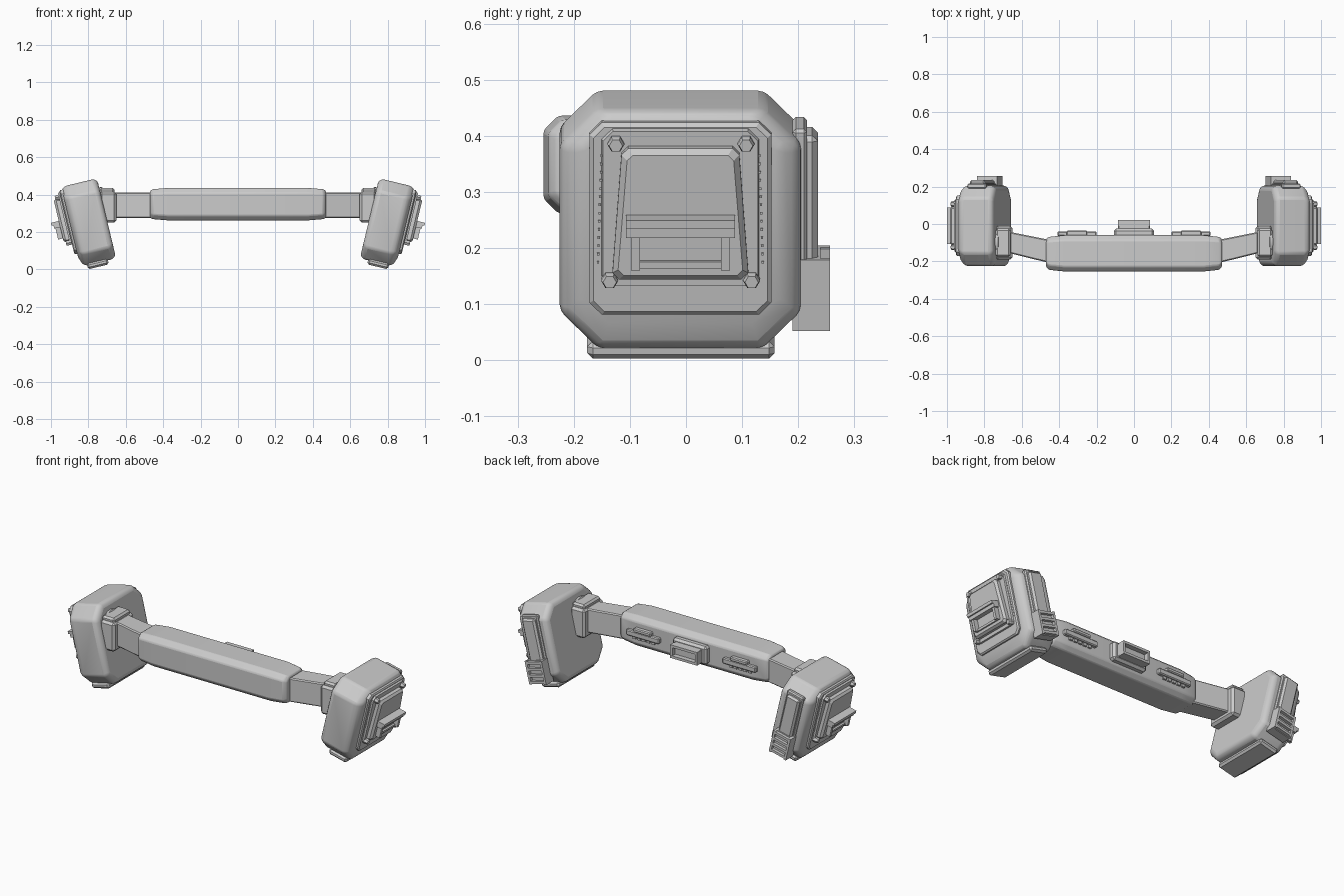
import bpy, bmesh, math
from mathutils import Matrix, Vector

old = bpy.data.objects.get("Cube")
if old:
    bpy.data.objects.remove(old, do_unlink=True)

grey = bpy.data.materials.new("plain_grey")
grey.use_nodes = True
grey.diffuse_color = (0.6, 0.6, 0.6, 1)
grey.node_tree.nodes["Principled BSDF"].inputs["Base Color"].default_value = (0.6, 0.6, 0.6, 1)

WORLD = Matrix.Identity(4)
MIRROR = Matrix.Scale(-1, 4, Vector((1, 0, 0)))


def finish(name, bm, matrix=WORLD, bevel=0, segments=1, smooth=False):
    bm.transform(matrix)
    bmesh.ops.recalc_face_normals(bm, faces=bm.faces)
    mesh = bpy.data.meshes.new(name)
    bm.to_mesh(mesh)
    bm.free()
    mesh.materials.append(grey)
    obj = bpy.data.objects.new(name, mesh)
    bpy.context.collection.objects.link(obj)
    if smooth:
        bpy.ops.object.select_all(action='DESELECT')
        obj.select_set(True)
        bpy.context.view_layer.objects.active = obj
        bpy.ops.object.shade_smooth_by_angle(angle=math.radians(35))
    if bevel:
        mod = obj.modifiers.new("bevel", 'BEVEL')
        mod.width, mod.segments = bevel, segments
        mod.limit_method = 'ANGLE'
        mod.angle_limit = math.radians(25)
    return obj


def add_box(bm, x, y, z):
    """Box from (low, high) ranges."""
    centre = [sum(r) / 2 for r in (x, y, z)]
    size = [r[1] - r[0] for r in (x, y, z)]
    m = Matrix.Translation(centre) @ Matrix.Diagonal((*size, 1))
    bmesh.ops.create_cube(bm, size=1, matrix=m)


def box(name, x, y, z, matrix=WORLD, bevel=0):
    bm = bmesh.new()
    add_box(bm, x, y, z)
    return finish(name, bm, matrix, bevel)


def octagon(x, hy, hz, cut, cy=0, cz=0, taper=0):
    """Chamfered rectangle across x; taper narrows its top."""
    pts = []
    for sy, sz, first in ((1, 1, 0), (-1, 1, 1), (-1, -1, 0), (1, -1, 1)):
        w = hy - taper * sz
        pair = [(w, hz - cut), (w - cut, hz)]
        if first:
            pair.reverse()
        pts += [(x, cy + sy * a, cz + sz * b) for a, b in pair]
    return pts


def loft(name, rings, matrix=WORLD, bevel=0, segments=1, smooth=False):
    bm = bmesh.new()
    loops = [[bm.verts.new(p) for p in ring] for ring in rings]
    n = len(loops[0])
    for a, b in zip(loops, loops[1:]):
        for i in range(n):
            j = (i + 1) % n
            bm.faces.new((a[i], a[j], b[j], b[i]))
    bm.faces.new(loops[0])
    bm.faces.new(loops[-1])
    return finish(name, bm, matrix, bevel, segments, smooth)


def disc(name, x0, x1, r, y, z, n, matrix, r1=None, smooth=False):
    rings = [[(x, y + q * math.cos(i * math.tau / n), z + q * math.sin(i * math.tau / n))
              for i in range(n)] for x, q in ((x0, r), (x1 * 0.7 + x0 * 0.3, r), (x1, r1 or r * 0.8))]
    return loft(name, rings, matrix, smooth=smooth)


# Central bar with tapered ends
loft("centre_bar", [
    octagon(-0.47, 0.075, 0.072, 0.022, -0.155, 0.349),
    octagon(-0.455, 0.088, 0.08, 0.024, -0.157, 0.349),
    octagon(-0.37, 0.097, 0.087, 0.026, -0.157, 0.349),
    octagon(0.37, 0.097, 0.087, 0.026, -0.157, 0.349),
    octagon(0.455, 0.088, 0.08, 0.024, -0.157, 0.349),
    octagon(0.47, 0.075, 0.072, 0.022, -0.155, 0.349)], bevel=0.006, segments=2, smooth=True)

# Rear centre socket
box("rear_socket_base", (-0.108, 0.108), (-0.07, -0.025), (0.295, 0.4), bevel=0.012)
box("rear_socket_block", (-0.085, 0.085), (-0.03, -0.005), (0.31, 0.385), bevel=0.004)
bm = bmesh.new()
for z in ((0.31, 0.324), (0.371, 0.385)):
    add_box(bm, (-0.085, 0.085), (-0.01, 0.022), z)
for x in ((-0.085, -0.072), (0.072, 0.085)):
    add_box(bm, x, (-0.01, 0.021), (0.322, 0.373))
finish("rear_socket_rim", bm)

for side, label in ((1, "left"), (-1, "right")):
    flip = WORLD if side == 1 else MIRROR
    pod = flip @ Matrix.Translation((0.80, -0.01, 0.25)) @ Matrix.Rotation(math.radians(13.5), 4, 'Y')

    # Rear clips on the bar
    box(label + "_clip_strip", (0.2, 0.41), (-0.065, -0.04), (0.33, 0.362), flip, 0.005)
    box(label + "_clip_tab", (0.25, 0.36), (-0.065, -0.035), (0.36, 0.382), flip, 0.005)
    bm = bmesh.new()
    for i in range(5):
        add_box(bm, (0.235 + i * 0.03, 0.255 + i * 0.03), (-0.065, -0.05), (0.315, 0.331))
    finish(label + "_clip_teeth", bm, flip)

    # Connecting arm
    loft(label + "_arm", [octagon(0.45, 0.062, 0.068, 0.006, -0.147, 0.343),
                          octagon(0.67, 0.057, 0.068, 0.006, -0.098, 0.343)], flip)

    # Bracket holding the pod
    box(label + "_bracket", (0.65, 0.74), (-0.19, -0.01), (0.25, 0.415), flip, 0.012)
    box(label + "_bracket_cap", (0.66, 0.74), (-0.175, -0.025), (0.4, 0.435), flip, 0.01)
    disc(label + "_pivot", -0.09, -0.125, 0.085, -0.085, 0.085, 24, pod, 0.055, True)

    # Pod body
    loft(label + "_pod_body", [
        octagon(-0.1, 0.197, 0.203, 0.06),
        octagon(-0.082, 0.215, 0.22, 0.066),
        octagon(0.06, 0.215, 0.22, 0.066),
        octagon(0.08, 0.205, 0.215, 0.064, 0, 0.003),
        octagon(0.097, 0.178, 0.186, 0.05, 0, 0.02)], pod, 0.012, 2, True)
    box(label + "_foot", (-0.055, 0.06), (-0.166, 0.168), (-0.242, -0.21), pod, 0.01)

    # Layered outer panels
    loft(label + "_outer_panel", [octagon(0.085, 0.162, 0.176, 0.022, 0, 0.028),
                                  octagon(0.106, 0.162, 0.176, 0.022, 0, 0.028),
                                  octagon(0.112, 0.155, 0.169, 0.02, 0, 0.028)], pod)
    loft(label + "_inner_panel", [octagon(0.105, 0.142, 0.146, 0.02, 0, 0.05),
                                  octagon(0.122, 0.138, 0.142, 0.018, 0, 0.05)], pod)
    loft(label + "_hatch", [octagon(0.115, 0.113, 0.12, 0.012, 0, 0.045, 0.008),
                            octagon(0.14, 0.113, 0.12, 0.012, 0, 0.045, 0.008),
                            octagon(0.152, 0.103, 0.11, 0.01, 0, 0.045, 0.008)], pod)
    for k, (y, z) in enumerate(((-0.115, 0.17), (0.117, 0.17), (-0.126, -0.08), (0.127, -0.08))):
        disc(f"{label}_bolt_{k}", 0.11, 0.142, 0.015, y, z, 6, pod)
    bm = bmesh.new()
    for sy in (-1, 1):
        for i in range(14):
            y, z = sy * (0.147 - i * 0.0005), -0.05 + i * 0.015
            add_box(bm, (0.11, 0.115), (y - 0.002, y + 0.002), (z - 0.002, z + 0.002))
    finish(label + "_rivets", bm, pod)

    # Handle ledge with supports
    bm = bmesh.new()
    add_box(bm, (0.14, 0.195), (-0.097, 0.097), (0.03, 0.046))
    add_box(bm, (0.14, 0.185), (-0.097, 0.097), (0.012, 0.03))
    for sy in (-1, 1):
        add_box(bm, (0.14, 0.178), (sy * 0.08 - 0.008, sy * 0.08 + 0.008), (-0.05, 0.012))
    add_box(bm, (0.14, 0.162), (-0.075, 0.075), (-0.05, -0.038))
    finish(label + "_handle", bm, pod)

    # Rear strap and vented buckle
    box(label + "_rear_strap_base", (-0.052, 0.052), (0.2, 0.226), (-0.1, 0.178), pod, 0.006)
    box(label + "_rear_strap", (-0.042, 0.042), (0.21, 0.245), (-0.09, 0.163), pod, 0.01)
    bm = bmesh.new()
    add_box(bm, (-0.05, 0.05), (0.2, 0.25), (-0.19, -0.06))
    for x in ((-0.055, -0.042), (0.042, 0.055)):
        add_box(bm, x, (0.2, 0.267), (-0.19, -0.06))
    for i in range(4):
        z = -0.185 + i * 0.036
        add_box(bm, (-0.045, 0.045), (0.24, 0.267), (z, z + 0.014))
    finish(label + "_buckle", bm, pod)
